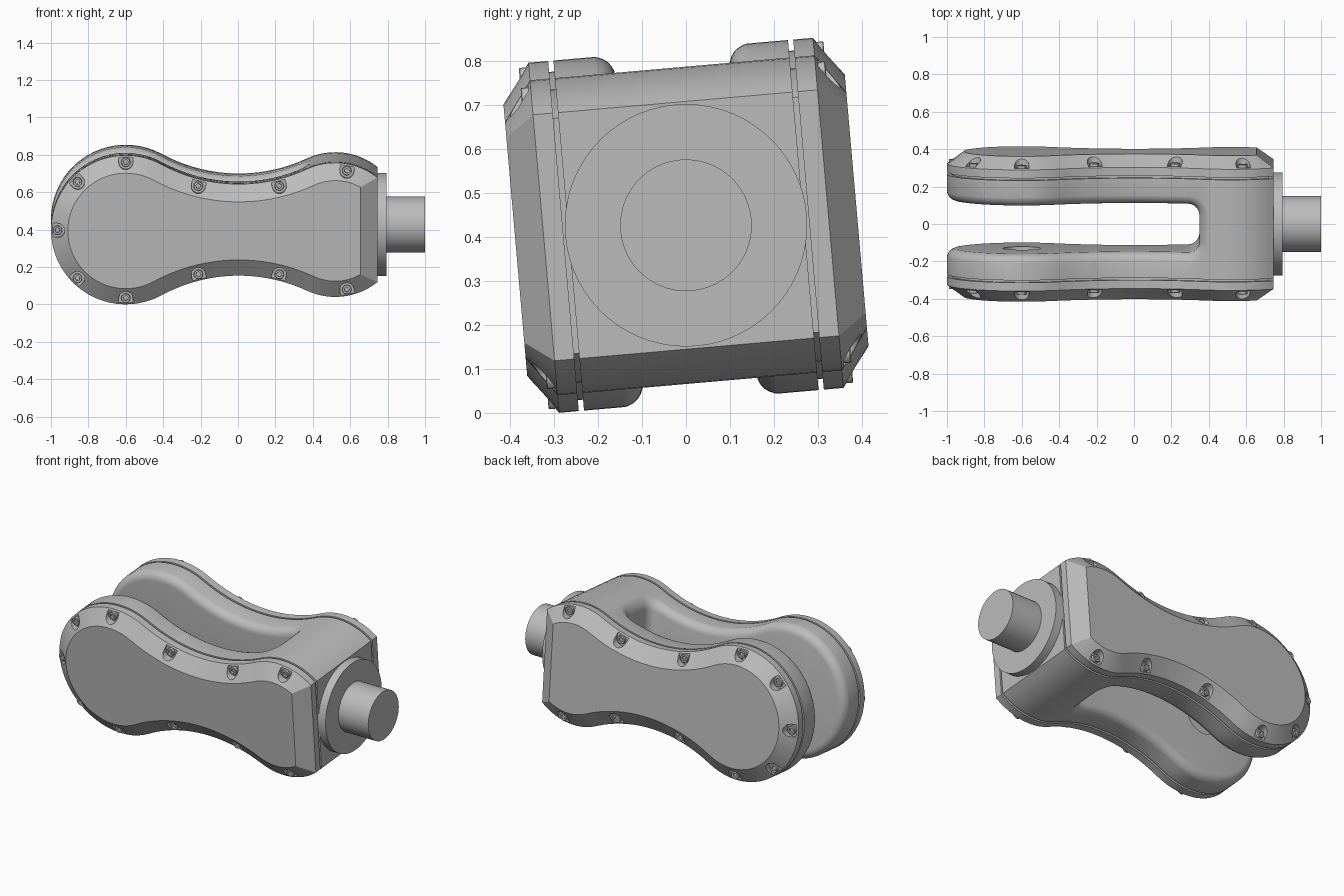
import bpy, bmesh, math
from math import sin, cos, radians, pi
from mathutils import Matrix, Vector

if "Cube" in bpy.data.objects:
    bpy.data.objects.remove(bpy.data.objects["Cube"], do_unlink=True)

# Outline: big lobe, concave waist, small lobe cut flat at the end
BIG_X, BIG_R = -0.6, 0.4
SMALL_X, SMALL_R = 0.52, 0.36
WAIST_R, WAIST_X = 0.86, 0.0043
WAIST_Z = math.sqrt((WAIST_R + BIG_R) ** 2 - (WAIST_X - BIG_X) ** 2)
END = 0.225
A_BIG = math.atan2(WAIST_Z, WAIST_X - BIG_X)
A_SMALL = math.atan2(WAIST_Z, WAIST_X - SMALL_X)

# Layer positions across the width
BODY_V, COVER_V, EDGE_V, FACE_V = 0.268, 0.28, 0.325, 0.39
CHAMFER, FILLET, SLOT_V, SLOT_X, CORNER = 0.09, 0.05, 0.13, 0.35, 0.06

grey = bpy.data.materials.new("grey_metal")
grey.use_nodes = True
COLOUR = (0.5, 0.5, 0.5, 1)
grey.diffuse_color = COLOUR
grey.node_tree.nodes["Principled BSDF"].inputs["Base Color"].default_value = COLOUR
parts = []


def arc(cx, cz, r, a0, a1, n, first=0):
    return [(cx + r * cos(a0 + (a1 - a0) * i / n), cz + r * sin(a0 + (a1 - a0) * i / n))
            for i in range(first, n + 1)]


def top_half(inset):
    """Upper outline from the tip to the flat end, moved inward by inset."""
    end = math.acos((END - inset) / (SMALL_R - inset))
    return (arc(BIG_X, 0, BIG_R - inset, pi, A_BIG, 20)
            + arc(WAIST_X, WAIST_Z, WAIST_R + inset, A_BIG + pi, A_SMALL + pi, 18, 1)
            + arc(SMALL_X, 0, SMALL_R - inset, A_SMALL, end, 12, 1))


def outline(v, inset):
    half = top_half(inset)
    return [Vector((x, v, z)) for x, z in half] + [Vector((x, v, -z)) for x, z in half[:0:-1]]


def top_z(x, inset):
    """Height of the inset outline near the slot end."""
    r = SMALL_R - inset
    if x > SMALL_X + r * cos(A_SMALL):
        return math.sqrt(r * r - (x - SMALL_X) ** 2)
    return WAIST_Z - math.sqrt((WAIST_R + inset) ** 2 - (x - WAIST_X) ** 2)


def skin(bm, rings, caps=True):
    loops = [[bm.verts.new(p) for p in ring] for ring in rings]
    n = len(loops[0])
    for a, b in zip(loops, loops[1:]):
        for i in range(n):
            bm.faces.new((a[i], a[(i + 1) % n], b[(i + 1) % n], b[i]))
    if caps:
        bm.faces.new(loops[0])
        bm.faces.new(loops[-1])
    return loops


def turned(bm, centre, axis, steps, sides):
    """Rings of (distance along axis, radius) about a centre line."""
    axis = Vector(axis)
    side = Vector((0, 0, 1))
    other = axis.cross(side)
    skin(bm, [[Vector(centre) + axis * d + r * (cos(2 * pi * i / sides) * side
              + sin(2 * pi * i / sides) * other) for i in range(sides)] for d, r in steps])


def make(name, bm, part=True):
    bmesh.ops.recalc_face_normals(bm, faces=bm.faces[:])
    mesh = bpy.data.meshes.new(name)
    bm.to_mesh(mesh)
    bm.free()
    mesh.materials.append(grey)
    obj = bpy.data.objects.new(name, mesh)
    bpy.context.collection.objects.link(obj)
    if part:
        parts.append(obj)
    else:
        obj.hide_render = True
    return obj


def activate(obj):
    bpy.ops.object.select_all(action='DESELECT')
    obj.select_set(True)
    bpy.context.view_layer.objects.active = obj


def cut(obj, cutter):
    mod = obj.modifiers.new("cut", 'BOOLEAN')
    mod.operation, mod.solver, mod.object = 'DIFFERENCE', 'EXACT', cutter
    activate(obj)
    bpy.ops.object.modifier_apply(modifier=mod.name)
    bpy.data.objects.remove(cutter, do_unlink=True)


# Slot cutter whose walls flare out to round the fork edges
KEEP = sum(1 for x, z in top_half(0) if x < 0.27)


def slot_loop(out, depth):
    q = [Vector((x, SLOT_V + out, z)) for x, z in top_half(depth)[:KEEP]]
    for i in range(7):
        a = pi / 2 * (1 - i / 6)
        x = SLOT_X - CORNER + (CORNER + out) * cos(a)
        q.append(Vector((x, SLOT_V - CORNER + (CORNER + out) * sin(a), top_z(x, depth))))
    x = SLOT_X + out
    q.append(Vector((x, 0, top_z(x, depth))))
    upper = q + [Vector((p.x, -p.y, p.z)) for p in q[-2::-1]]
    return upper + [Vector((p.x, p.y, -p.z)) for p in upper[-2:0:-1]]


def slot_cutter():
    bm = bmesh.new()
    angles = [radians(15 * i) for i in range(6)]
    rings = [slot_loop(FILLET * (1 - cos(a)), FILLET * (1 - sin(a))) for a in angles]
    rings.append(slot_loop(0.08, -0.01))
    loops = skin(bm, rings, caps=False)
    inner, outer = loops[0], loops[-1]
    n = len(inner)
    m = n // 4

    def face(loop, ids):
        bm.faces.new([loop[k] for k in dict.fromkeys(i % n for i in ids)])

    for i in range(2 * m):
        face(inner, (i, i + 1, -i - 1, -i))
    for i in range(m):
        face(outer, (i, i + 1, 2 * m - i - 1, 2 * m - i))
        j = 2 * m + i
        face(outer, (j, j + 1, 6 * m - j - 1, 6 * m - j))
    return make("slot_cutter", bm, False)


# Fork body with slot and round pivot recesses
bm = bmesh.new()
skin(bm, [outline(-BODY_V, 0), outline(BODY_V, 0)])
body = make("fork_body", bm)
cut(body, slot_cutter())
bm = bmesh.new()
turned(bm, (BIG_X, 0, 0), (0, 1, 0), [(-0.17, 0.1), (0.17, 0.1)], 40)
cut(body, make("pivot_cutter", bm, False))

# Screw positions with their outward directions
INSET = 0.035
screws = []
for deg in (90, 135, 180):
    d = Vector((cos(radians(deg)), 0, sin(radians(deg))))
    screws.append((Vector((BIG_X, 0, 0)) + d * (BIG_R - INSET), d))
for deg in (-14, 14):
    d = Vector((-sin(radians(deg)), 0, cos(radians(deg))))
    screws.append((Vector((WAIST_X, 0, WAIST_Z)) - d * (WAIST_R + INSET), d))
d = Vector((cos(radians(79)), 0, sin(radians(79))))
screws.append((Vector((SMALL_X, 0, 0)) + d * (SMALL_R - INSET), d))
flip = Vector((1, 1, -1))
screws += [(p * flip, d * flip) for p, d in screws if abs(p.z) > 0.01]

# Side covers, their gaskets and screws
for side, s in (("right", -1), ("left", 1)):
    bm = bmesh.new()
    skin(bm, [outline(s * (BODY_V - 0.01), 0.025), outline(s * (COVER_V + 0.01), 0.025)])
    make(side + "_gasket", bm)

    bm = bmesh.new()
    skin(bm, [outline(s * COVER_V, 0), outline(s * EDGE_V, 0), outline(s * FACE_V, CHAMFER)])
    cover = make(side + "_cover", bm)

    pockets, heads = bmesh.new(), bmesh.new()
    for p, d in screws:
        across = Vector((-d.z, 0, d.x))
        shape = [p + 0.038 * (cos(pi * i / 12) * across - sin(pi * i / 12) * d) for i in range(13)]
        shape += [p - 0.038 * across + 0.1 * d, p + 0.038 * across + 0.1 * d]
        skin(pockets, [[q + Vector((0, s * v, 0)) for q in shape] for v in (0.331, 0.42)])
        turned(heads, p, (0, s, 0), [(0.32, 0.025), (0.346, 0.025), (0.348, 0.023),
                                     (0.348, 0.013), (0.338, 0.012)], 12)
    cut(cover, make("pocket_cutter", pockets, False))
    make(side + "_screws", heads)

# Flange and shaft on the flat end
bm = bmesh.new()
turned(bm, (0, 0, 0), (1, 0, 0), [(0.73, 0.276), (0.795, 0.276)], 64)
make("shaft_flange", bm)
bm = bmesh.new()
turned(bm, (0, 0, 0), (1, 0, 0), [(0.78, 0.15), (1.0, 0.15)], 48)
make("shaft", bm)

# Lean the whole assembly about its long axis and shade it
lean = Matrix.Translation((0, 0, 0.427)) @ Matrix.Rotation(radians(5), 4, 'X')
for obj in parts:
    obj.matrix_world = lean
    activate(obj)
    bpy.ops.object.shade_smooth_by_angle(angle=radians(30))
